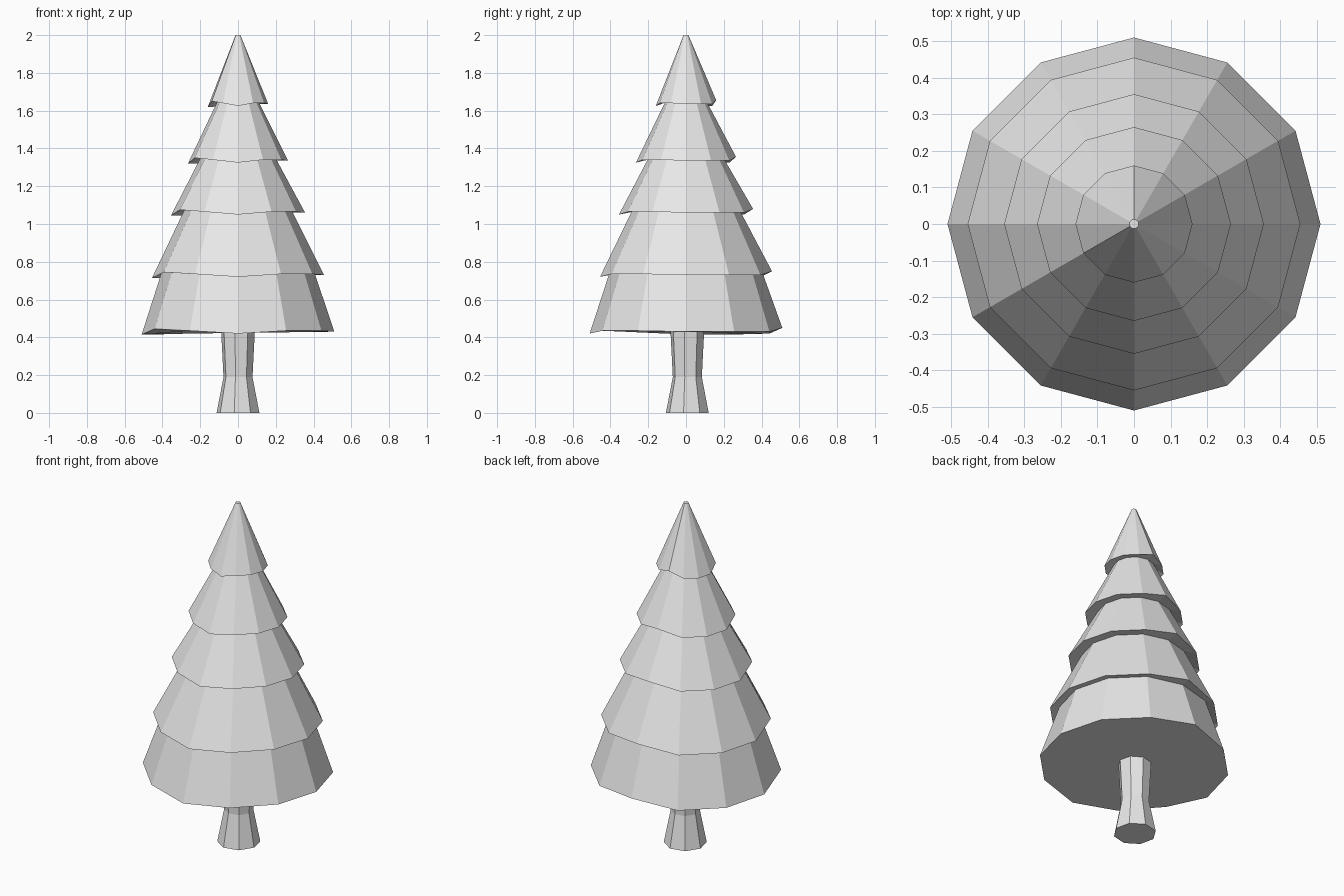
import bpy
import bmesh
from math import cos, sin, tau, radians

cube = bpy.data.objects.get("Cube")
if cube:
    bpy.data.objects.remove(cube, do_unlink=True)

# One flat colour for the whole tree
grey = bpy.data.materials.new("light_grey")
grey.use_nodes = True
grey.diffuse_color = (0.8, 0.8, 0.8, 1)
grey.node_tree.nodes["Principled BSDF"].inputs["Base Color"].default_value = grey.diffuse_color


def lathe(name, profile, sides, turn=0.0, centre=(0, 0), wobble=None):
    """Flat-shaded rings of (radius, height, wobble strength), capped at both ends."""
    bm = bmesh.new()
    rings = []
    for radius, z, strength in profile:
        ring = []
        for i in range(sides):
            a = turn + tau * i / sides
            dz = wobble[i] * strength if wobble else 0
            ring.append(bm.verts.new((centre[0] + radius * cos(a),
                                      centre[1] + radius * sin(a), z + dz)))
        rings.append(ring)
    for low, high in zip(rings, rings[1:]):
        for i in range(sides):
            j = (i + 1) % sides
            bm.faces.new((low[i], low[j], high[j], high[i]))
    bm.faces.new(rings[0][::-1])
    bm.faces.new(rings[-1])
    bmesh.ops.recalc_face_normals(bm, faces=bm.faces[:])
    mesh = bpy.data.meshes.new(name)
    bm.to_mesh(mesh)
    bm.free()
    mesh.materials.append(grey)
    obj = bpy.data.objects.new(name, mesh)
    bpy.context.collection.objects.link(obj)
    return obj


# Trunk: flared foot, narrow waist, slightly wider top
lathe("trunk", [(0.115, 0, 0), (0.078, 0.19, 0), (0.092, 0.46, 0)], 8,
      turn=radians(35), centre=(0, 0.007))

# Foliage: stacked skirts, each with an uneven rim and a narrow underside
skirts = [(0.51, 0.43, 0.405), (0.455, 0.73, 0.285), (0.355, 1.06, 0.2),
          (0.265, 1.335, 0.11), (0.16, 1.635, 0.013)]
rim_wobble = [0, 0, 0, 0.02, -0.01, -0.015, -0.015, 0.015, 0.005, -0.01, 0.005, 0.005]
profile = []
for n, (rim, z, top) in enumerate(skirts):
    above = skirts[n + 1][1] + 0.012 if n + 1 < len(skirts) else 2.0
    profile += [(rim, z, 1), (top, above, 0)]
lathe("foliage", profile, 12, wobble=rim_wobble)
